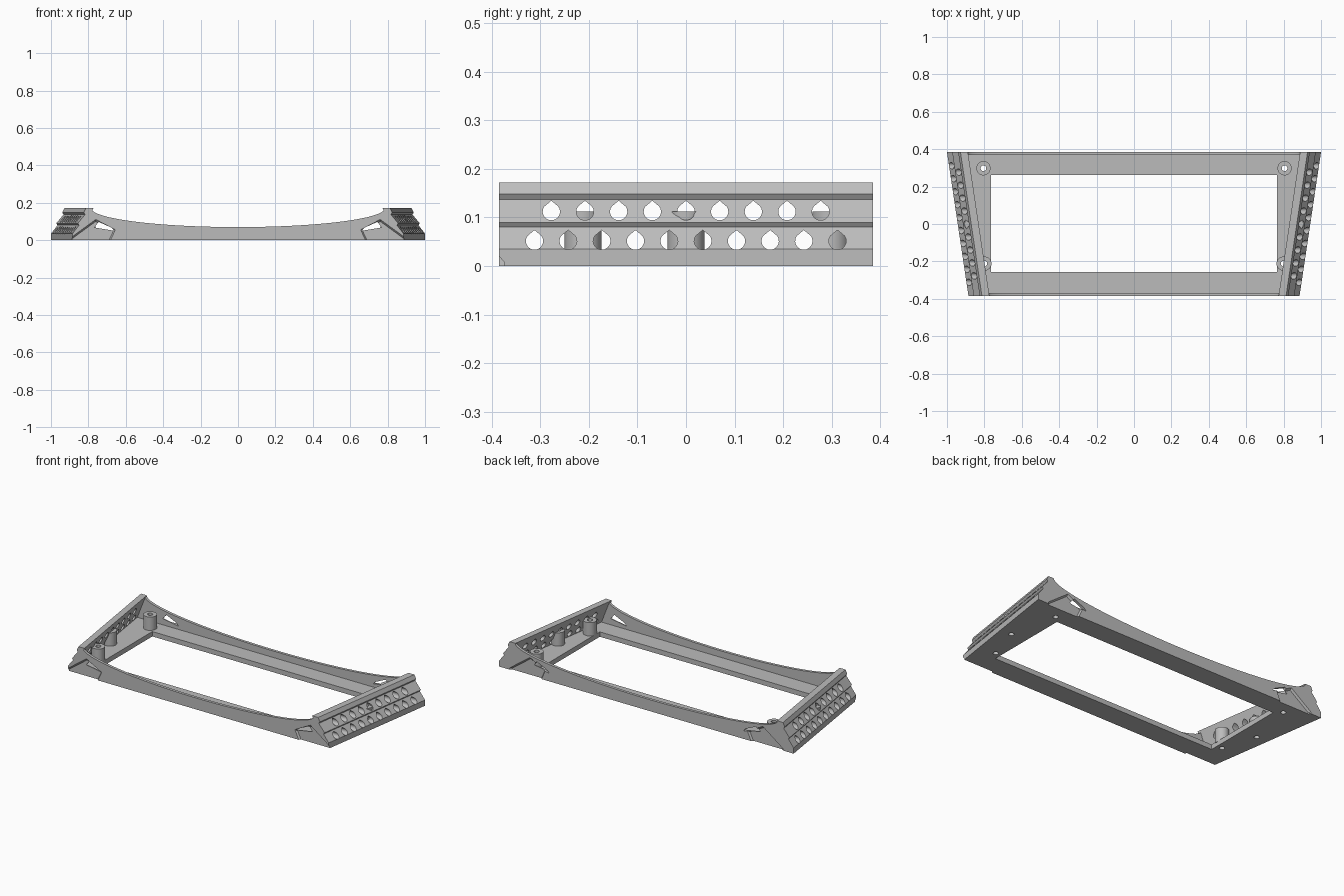
import bpy, bmesh
from math import sin, cos, pi

old = bpy.data.objects.get("Cube")
if old:
    bpy.data.objects.remove(old, do_unlink=True)

DEPTH = 0.385           # half depth of the frame
HEIGHT = 0.172
FRONT_X, BACK_X = 0.885, 1.0   # half widths at the foot
FLOOR = 0.03

grey = bpy.data.materials.new("light grey")
grey.use_nodes = True
grey.diffuse_color = (0.5, 0.5, 0.5, 1)
grey.node_tree.nodes["Principled BSDF"].inputs["Base Color"].default_value = (0.5, 0.5, 0.5, 1)


def loft(bm, ring_a, ring_b):
    """Closed solid between two rings of points."""
    a = [bm.verts.new(p) for p in ring_a]
    b = [bm.verts.new(p) for p in ring_b]
    faces = [bm.faces.new(a), bm.faces.new(b)]
    for i in range(len(a)):
        j = (i + 1) % len(a)
        faces.append(bm.faces.new((a[i], a[j], b[j], b[i])))
    bmesh.ops.recalc_face_normals(bm, faces=faces)


def make(name, rings):
    bm = bmesh.new()
    for a, b in rings:
        loft(bm, a, b)
    mesh = bpy.data.meshes.new(name)
    bm.to_mesh(mesh)
    bm.free()
    mesh.materials.append(grey)
    ob = bpy.data.objects.new(name, mesh)
    bpy.context.collection.objects.link(ob)
    return ob


def along_z(pts, lo, hi):
    return [(x, y, lo) for x, y in pts], [(x, y, hi) for x, y in pts]


def along_y(pts, lo, hi):
    return [(x, lo, z) for x, z in pts], [(x, hi, z) for x, z in pts]


def circle(cx, cy, r, n=32):
    return [(cx + r * cos(2 * pi * i / n), cy + r * sin(2 * pi * i / n)) for i in range(n)]


def cut(ob, cutters):
    for c in cutters:
        m = ob.modifiers.new("cut", 'BOOLEAN')
        m.operation, m.solver, m.object = 'DIFFERENCE', 'EXACT', c
    bpy.context.view_layer.update()
    graph = bpy.context.evaluated_depsgraph_get()
    mesh = bpy.data.meshes.new_from_object(ob.evaluated_get(graph))
    ob.modifiers.clear()
    ob.data = mesh


# Cutters: end pockets and slots in the long walls
POCKET = [(0.90, -0.02), (0.90, 0.01), (0.76, 0.112), (0.655, 0.056), (0.69, -0.02)]
SLOT = [(0.66, 0.05), (0.675, 0.066), (0.745, 0.098), (0.768, 0.068)]
pockets, slots = [], []
for sx in (-1, 1):
    slots.append(along_y([(sx * x, z) for x, z in SLOT], -0.5, 0.5))
    for sy, shift in ((-1, 0), (1, 0.03)):
        outer = [(sx * (x + shift), sy * (DEPTH + 0.001), z) for x, z in POCKET]
        cx = sx * (0.77 + shift)
        inner = [(cx + (x - cx) * 0.9, sy * (DEPTH - 0.011), z * 0.9 - 0.001) for x, _, z in outer]
        pockets.append((outer, inner))
pocket_cutter = make("pocket_cutter", pockets)
slot_cutter = make("slot_cutter", slots)

# Cutter: two staggered rows of teardrop holes through the side walls
tears = []
for count, z in ((9, 0.112), (10, 0.0515)):
    for i in range(count):
        y = (i - (count - 1) / 2) * 0.0693
        pts = [(y + 0.0178 * cos(t), z + 0.0178 * sin(t))
               for t in (pi * (0.8 + 1.4 * k / 18) for k in range(19))]
        pts.append((y, z + 0.0225))
        tears.append(([(-1.2, a, b) for a, b in pts], [(1.2, a, b) for a, b in pts]))
tear_cutter = make("teardrop_cutter", tears)

# Cutter: window and screw holes of the base
BOSSES = [(sx * x, y) for sx in (-1, 1) for x, y in ((0.805, 0.298), (0.868, 0.0), (0.80, -0.212))]
window = [(-0.765, -0.257), (0.765, -0.257), (0.765, 0.262), (-0.765, 0.262)]
window_cutter = make("window_cutter", [along_z(window, -0.1, 0.1)])
screw_cutter = make("screw_cutter", [along_z(circle(x, y, 0.015), -0.1, 0.3) for x, y in BOSSES])
cutters = [pocket_cutter, slot_cutter, tear_cutter, window_cutter, screw_cutter]
for c in cutters:
    c.hide_render = True

# Base plate
f, b = FRONT_X - 0.01, BACK_X - 0.01
base = make("base_plate", [along_z([(-f, -DEPTH), (f, -DEPTH), (b, DEPTH), (-b, DEPTH)], 0, FLOOR)])
cut(base, [window_cutter, screw_cutter, pocket_cutter])

# Leaning side walls with a stepped outer profile: (inward offset, height)
PROFILE = [(0, 0), (0, 0.035), (0.035, 0.08), (0.028, 0.09), (0.067, 0.137),
           (0.060, 0.148), (0.072, HEIGHT), (0.112, HEIGHT), (0.045, 0)]
for side, s in (("left", 1), ("right", -1)):
    wall = make(side + "_side_wall", [([(s * (FRONT_X - o), -DEPTH, z) for o, z in PROFILE],
                                       [(s * (BACK_X - o), DEPTH, z) for o, z in PROFILE])])
    cut(wall, [tear_cutter, pocket_cutter])

# Long walls with a sagging elliptical top edge
for name, s, half, foot in (("front_wall", -1, 0.785, FRONT_X), ("back_wall", 1, 0.89, BACK_X)):
    top = [(half * sin(t), 0.171 - 0.101 * cos(t)) for t in (pi * (k / 48 - 0.5) for k in range(49))]
    tip = foot - 0.085
    outline = [(-foot + 0.02, 0), (-tip, 0.171)] + top + [(tip, 0.171), (foot - 0.02, 0)]
    wall = make(name, [along_y(outline, s * DEPTH, s * (DEPTH - 0.017))])
    cut(wall, [slot_cutter, pocket_cutter])

# Screw bosses
for i, (x, y) in enumerate(BOSSES):
    boss = make("screw_boss_%d" % (i + 1), [along_z(circle(x, y, 0.038), FLOOR - 0.005, 0.112)])
    cut(boss, [screw_cutter])

for c in cutters:
    bpy.data.objects.remove(c, do_unlink=True)

# Smooth round parts, keep edges sharp
bpy.ops.object.select_all(action='DESELECT')
for ob in bpy.context.collection.objects:
    if ob.type == 'MESH' and ob.data.materials and ob.data.materials[0] == grey:
        ob.select_set(True)
        bpy.context.view_layer.objects.active = ob
bpy.ops.object.shade_smooth_by_angle(angle=0.4)
